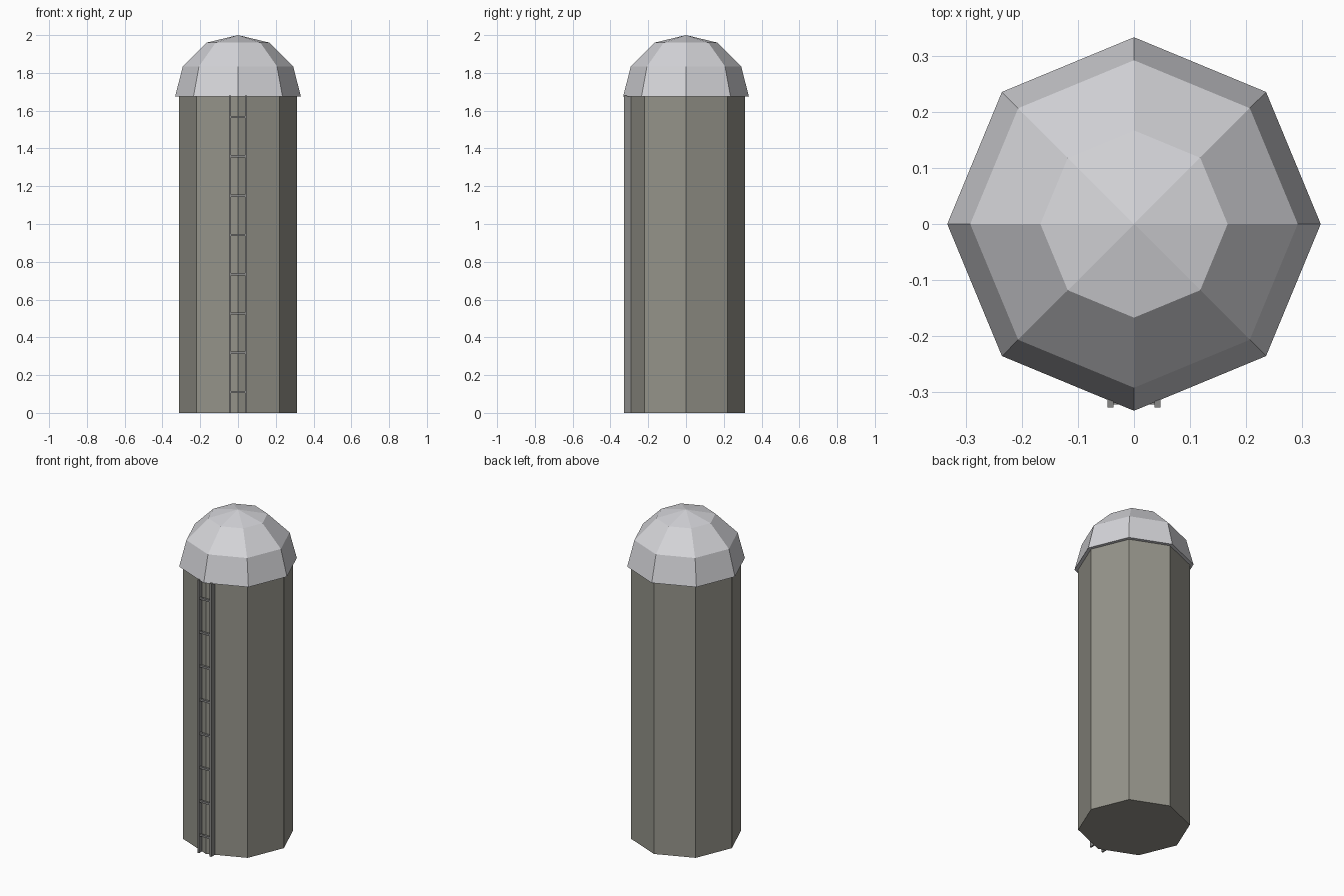
import bpy
import bmesh
import math

cube = bpy.data.objects.get("Cube")
if cube:
    bpy.data.objects.remove(cube, do_unlink=True)


def material(name, color):
    mat = bpy.data.materials.new(name)
    mat.use_nodes = True
    rgba = (*color, 1)
    mat.diffuse_color = rgba
    mat.node_tree.nodes["Principled BSDF"].inputs["Base Color"].default_value = rgba
    return mat


def add_object(name, bm, mat):
    bmesh.ops.recalc_face_normals(bm, faces=bm.faces)
    mesh = bpy.data.meshes.new(name)
    bm.to_mesh(mesh)
    bm.free()
    mesh.materials.append(mat)
    obj = bpy.data.objects.new(name, mesh)
    bpy.context.collection.objects.link(obj)
    return obj


def lathe(name, rings, mat, apex=None, sides=8):
    """Faceted solid from (radius, height) rings, closed below and above."""
    bm = bmesh.new()
    loops = []
    for radius, z in rings:
        angles = [math.tau * i / sides for i in range(sides)]
        loops.append([bm.verts.new((radius * math.cos(a), radius * math.sin(a), z)) for a in angles])
    for low, high in zip(loops, loops[1:]):
        for i in range(sides):
            j = (i + 1) % sides
            bm.faces.new((low[i], low[j], high[j], high[i]))
    bm.faces.new(loops[0][::-1])
    if apex is None:
        bm.faces.new(loops[-1])
    else:
        tip = bm.verts.new((0, 0, apex))
        for i in range(sides):
            bm.faces.new((loops[-1][i], loops[-1][(i + 1) % sides], tip))
    return add_object(name, bm, mat)


def box(name, center, size, mat):
    bm = bmesh.new()
    bmesh.ops.create_cube(bm, size=1)
    bmesh.ops.scale(bm, vec=size, verts=bm.verts)
    bmesh.ops.translate(bm, vec=center, verts=bm.verts)
    return add_object(name, bm, mat)


wall_grey = material("warm concrete grey", (0.30, 0.295, 0.255))
roof_grey = material("pale metal grey", (0.66, 0.66, 0.69))
ladder_grey = material("ladder grey", (0.25, 0.25, 0.245))

# Octagonal tower and its overhanging dome
lathe("tower_wall", [(0.312, 0), (0.312, 1.69)], wall_grey)
lathe("dome_roof", [(0.333, 1.675), (0.292, 1.835), (0.167, 1.96)], roof_grey, apex=2.0)

# Ladder rails on both sides of the front corner
for side, x in (("left", 0.042), ("right", -0.042)):
    box(side + "_ladder_rail", (x, -0.309, 0.84), (0.011, 0.036, 1.68), ladder_grey)

# Evenly spaced rungs
for i in range(8):
    box(f"ladder_rung_{i + 1}", (0, -0.316, 0.11 + i * 0.208), (0.08, 0.012, 0.012), ladder_grey)
